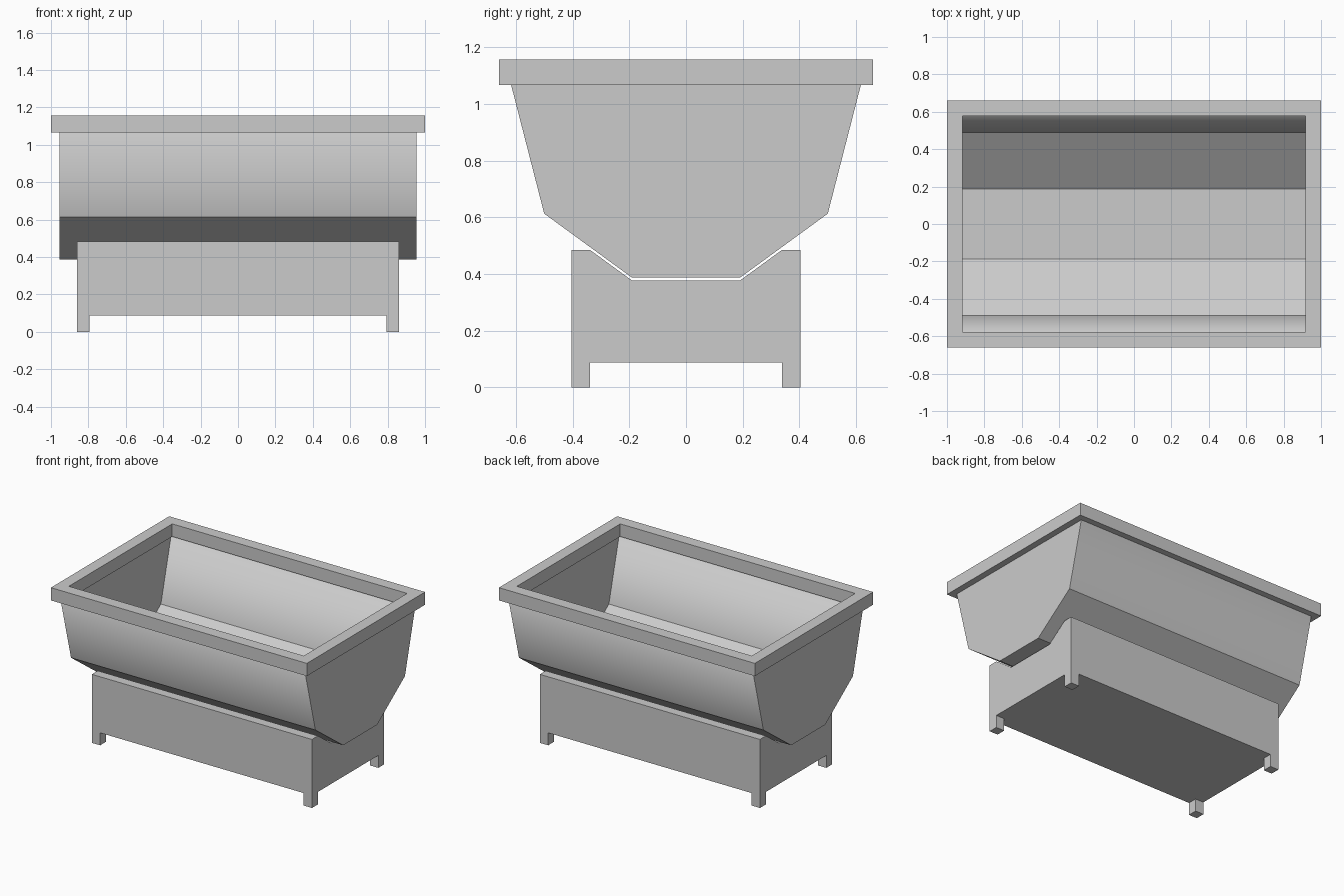
import bpy, bmesh

if "Cube" in bpy.data.objects:
    bpy.data.objects.remove(bpy.data.objects["Cube"])


def make_object(name, bm):
    bmesh.ops.recalc_face_normals(bm, faces=bm.faces)
    mesh = bpy.data.meshes.new(name)
    bm.to_mesh(mesh)
    bm.free()
    obj = bpy.data.objects.new(name, mesh)
    bpy.context.collection.objects.link(obj)
    return obj


def mirrored(half):
    """Complete a right-half (y, z) profile with its mirror image."""
    return half + [(-y, z) for y, z in reversed(half)]


def prism(bm, profile, half_len, close_last=True):
    """Extrude a (y, z) profile along x; optionally leave the closing side open."""
    a = [bm.verts.new((-half_len, y, z)) for y, z in profile]
    b = [bm.verts.new((half_len, y, z)) for y, z in profile]
    n = len(profile)
    bm.faces.new(a)
    bm.faces.new(b)
    for i in range(n if close_last else n - 1):
        j = (i + 1) % n
        bm.faces.new((a[i], a[j], b[j], b[i]))
    return [a[0], b[0], b[-1], a[-1]]


def bridge(bm, outer, inner):
    for i in range(4):
        j = (i + 1) % 4
        bm.faces.new((outer[i], outer[j], inner[j], inner[i]))


def box(name, hx, hy, z0, z1):
    bm = bmesh.new()
    prism(bm, [(-hy, z0), (hy, z0), (hy, z1), (-hy, z1)], hx)
    return make_object(name, bm)


# Tub: thin open trough, open along the top
bm = bmesh.new()
outer = mirrored([(0.19, 0.387), (0.50, 0.613), (0.620, 1.08)])
inner = mirrored([(0.187, 0.397), (0.489, 0.617), (0.609, 1.08)])
# start the profiles at the top edge so the open side is the mouth
outer, inner = [p[3:] + p[:3] for p in (outer, inner)]
mouth_out = prism(bm, outer, 0.955, close_last=False)
mouth_in = prism(bm, inner, 0.945, close_last=False)
bridge(bm, mouth_out, mouth_in)
# Long lip edges are soft, every other crease is sharp
for f in bm.faces:
    f.smooth = True
for e in bm.edges:
    v, w = e.verts
    long_lip = v.co.z > 1.07 and w.co.z > 1.07 and abs(v.co.x - w.co.x) > 1
    e.smooth = long_lip
make_object("tub", bm)

# Rim: rectangular frame around the mouth
bm = bmesh.new()
corners = [(-1, -1), (1, -1), (1, 1), (-1, 1)]
loops = [[bm.verts.new((sx * hx, sy * hy, z)) for sx, sy in corners]
         for hx, hy, z in ((1.0, 0.66, 1.067), (1.0, 0.66, 1.157),
                           (0.918, 0.577, 1.157), (0.918, 0.577, 1.067))]
for k in range(4):
    bridge(bm, loops[k], loops[(k + 1) % 4])
make_object("rim", bm)

# Base: block with a cradle cut in the top
bm = bmesh.new()
prism(bm, mirrored([(0.403, 0.0), (0.403, 0.484), (0.337, 0.484), (0.19, 0.377)]
                   [::-1]), 0.86)
base = make_object("base", bm)

# Feet: clear the underside so only the four corners reach the ground
for name, hx, hy in (("clearance_long", 0.795, 1.0), ("clearance_cross", 1.5, 0.338)):
    cutter = box(name, hx, hy, -0.1, 0.088)
    mod = base.modifiers.new(name, 'BOOLEAN')
    mod.operation = 'DIFFERENCE'
    mod.solver = 'EXACT'
    mod.object = cutter
    cutter.hide_render = True
    bpy.context.view_layer.objects.active = base
    bpy.ops.object.modifier_apply(modifier=name)
    bpy.data.objects.remove(cutter)
